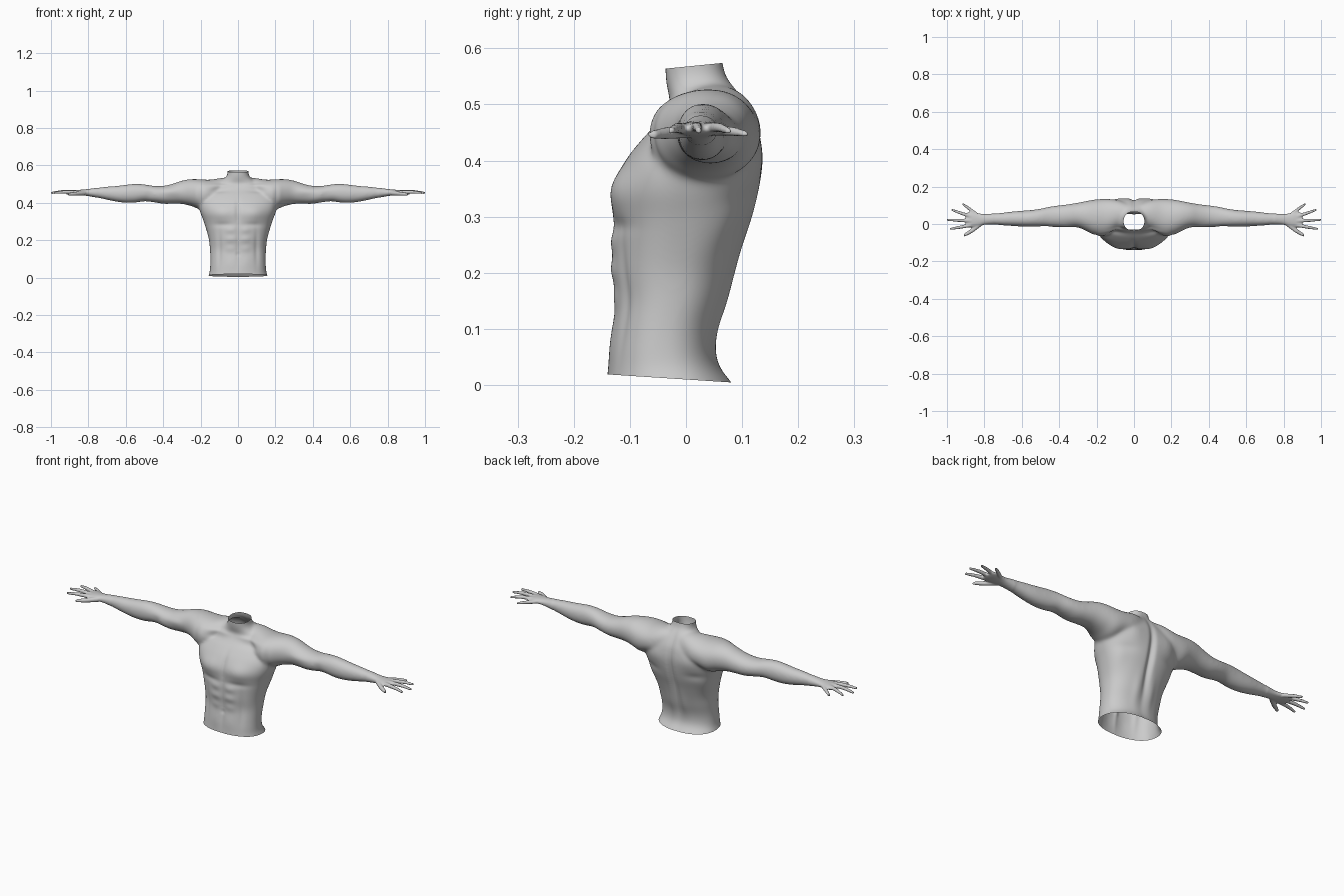
import bpy, bmesh, math
from mathutils import Vector


def spline(rows, steps=5):
    """Catmull-Rom refinement of a list of section tuples."""
    out = []
    for i in range(len(rows) - 1):
        p = [rows[max(i - 1, 0)], rows[i], rows[i + 1], rows[min(i + 2, len(rows) - 1)]]
        for s in range(steps):
            t = s / steps
            out.append([0.5 * (2 * b + (c - a) * t + (2 * a - 5 * b + 4 * c - d) * t * t
                               + (3 * b - a - 3 * c + d) * t ** 3) for a, b, c, d in zip(*p)])
    return out + [list(rows[-1])]


def loft(bm, rows, place, power=2.0, n=40):
    """Closed skin through superellipse sections (pos, lo_u, hi_u, lo_v, hi_v)."""
    rings = []
    for pos, u0, u1, v0, v1 in spline(rows):
        ring = []
        for k in range(n):
            a = 2 * math.pi * k / n
            c, s = math.cos(a), math.sin(a)
            c = math.copysign(abs(c) ** (2 / power), c)
            s = math.copysign(abs(s) ** (2 / power), s)
            ring.append(bm.verts.new(place(pos, (u0 + u1) / 2 + c * (u1 - u0) / 2,
                                           (v0 + v1) / 2 + s * (v1 - v0) / 2)))
        rings.append(ring)
    for a, b in zip(rings, rings[1:]):
        for k in range(n):
            bm.faces.new((a[k], a[(k + 1) % n], b[(k + 1) % n], b[k]))
    bm.faces.new(rings[0])
    bm.faces.new(rings[-1])


bm = bmesh.new()

# Torso and neck: height, half width, front y, back y
torso = [(-.04, .17, -.143, .11), (.0, .162, -.142, .085), (.03, .152, -.139, .062),
         (.06, .149, -.136, .053), (.10, .148, -.131, .056), (.15, .150, -.126, .071),
         (.20, .155, -.131, .086), (.25, .167, -.131, .102), (.30, .183, -.130, .119),
         (.35, .202, -.130, .131), (.40, .215, -.108, .137), (.44, .205, -.077, .133),
         (.47, .175, -.048, .125), (.50, .125, -.029, .109), (.525, .078, -.033, .092),
         (.55, .058, -.037, .073), (.575, .056, -.037, .066), (.61, .056, -.037, .06)]
loft(bm, [(z, -w, w, f, b) for z, w, f, b in torso], lambda z, x, y: (x, y, z), 2.3, 64)

# Arms: x, front y, back y, bottom z, top z
arm = [(.0, .01, .10, .42, .535), (.08, -.02, .125, .40, .534), (.15, -.06, .133, .38, .524),
       (.20, -.065, .132, .365, .526), (.25, -.04, .124, .383, .527), (.30, -.018, .114, .394, .519),
       (.35, -.014, .106, .395, .502), (.40, -.015, .100, .395, .491), (.45, -.017, .093, .403, .491),
       (.50, -.014, .082, .408, .499), (.55, -.015, .075, .401, .502), (.60, -.014, .071, .400, .497),
       (.65, -.011, .067, .406, .491), (.70, -.008, .061, .416, .487), (.75, -.003, .056, .427, .481),
       (.80, -.004, .053, .436, .474), (.83, -.013, .057, .440, .471), (.86, -.018, .064, .443, .469),
       (.885, -.018, .064, .446, .466), (.90, -.008, .055, .450, .463)]
# Digits: x, y, z of root, knuckle and tip, then thickness
digits = [((.815, .005, .453), (.865, -.034, .449), (.908, -.060, .446), .011),
          ((.87, -.006, .457), (.93, -.017, .458), (.985, -.027, .453), .0088),
          ((.87, .017, .459), (.94, .020, .460), (1.0, .023, .453), .009),
          ((.87, .040, .458), (.925, .058, .459), (.975, .076, .453), .0088),
          ((.84, .050, .454), (.882, .082, .452), (.917, .107, .447), .0085)]
for side in (1, -1):
    along_x = lambda x, y, z, s=side: (s * x, y, z)
    loft(bm, arm, along_x, 2.1)
    for root, knuckle, tip, r in digits:
        slant = 1 / math.cos(math.atan2(abs(tip[1] - root[1]), tip[0] - root[0]))
        rows = []
        for (x, y, z), k in ((root, 1.15), (knuckle, 1), (tip, .65)):
            rows.append((x, y - r * k * slant, y + r * k * slant, z - r * k, z + r * k))
        loft(bm, rows, along_x, 2, 16)

bmesh.ops.recalc_face_normals(bm, faces=bm.faces)
mesh = bpy.data.meshes.new("torso_with_arms")
bm.to_mesh(mesh)
bm.free()
body = bpy.data.objects.new("torso_with_arms", mesh)
bpy.context.collection.objects.link(body)

# Fuse the parts into one skin
fuse = body.modifiers.new("fuse", 'REMESH')
fuse.mode = 'VOXEL'
fuse.voxel_size = .0042
skin = bmesh.new()
skin.from_object(body, bpy.context.evaluated_depsgraph_get())
body.modifiers.clear()


def soften(limit, times):
    part = [v for v in skin.verts if abs(v.co.x) < limit]
    for _ in range(times):
        bmesh.ops.smooth_vert(skin, verts=part, factor=.5, use_axis_x=True,
                              use_axis_y=True, use_axis_z=True)


soften(.75, 22)
skin.normal_update()

# Muscle relief: centre, spread, height (mirrored in x)
relief = [((.085, -.12, .345), (.055, .06, .04), .010),    # chest
          ((.08, -.13, .283), (.055, .06, .013), -.005),
          ((0, -.13, .36), (.012, .05, .07), -.007),       # breastbone
          ((0, -.13, .17), (.008, .05, .10), -.005),       # belly midline
          ((.10, -.12, .16), (.012, .05, .09), -.005),
          ((.04, -.13, .255), (.026, .05, .018), .005),    # abdominals
          ((.04, -.13, .205), (.026, .05, .018), .005),
          ((.04, -.13, .155), (.026, .05, .018), .004),
          ((.04, -.13, .08), (.03, .05, .04), .003),
          ((0, -.13, .125), (.008, .05, .008), -.005),     # navel
          ((.09, -.03, .49), (.06, .03, .010), .006),      # collar bone
          ((.10, -.04, .465), (.05, .03, .012), -.004),
          ((0, .12, .30), (.014, .08, .17), -.018),        # spine
          ((.04, .08, .14), (.02, .05, .08), .005),
          ((.10, .13, .41), (.045, .05, .05), .006),       # shoulder blade
          ((.13, .11, .33), (.05, .05, .02), -.004),
          ((.15, .06, .28), (.03, .06, .06), .004),        # side back
          ((.205, -.07, .43), (.014, .05, .06), -.006),    # front shoulder groove
          ((.36, -.01, .46), (.05, .03, .02), .005),       # upper arm
          ((.47, -.01, .44), (.025, .03, .03), -.005)]
for v in skin.verts:
    p, push = v.co, 0
    if abs(p.x) > .6:
        continue
    for c, s, h in relief:
        d = ((abs(p.x) - c[0]) / s[0]) ** 2 + ((p.y - c[1]) / s[1]) ** 2 + ((p.z - c[2]) / s[2]) ** 2
        if d < 9:
            push += h * math.exp(-d)
    v.co = p + v.normal * push
soften(.75, 5)
soften(2, 2)

# Open the waist and the neck with slanted cuts
for point, normal in (((0, -.14, .019), (0, -.065, -1)), ((0, .015, .569), (0, -.1, 1))):
    bmesh.ops.bisect_plane(skin, geom=skin.verts[:] + skin.edges[:] + skin.faces[:],
                           plane_co=Vector(point), plane_no=Vector(normal).normalized(),
                           clear_outer=True)

for f in skin.faces:
    f.smooth = True
skin.to_mesh(mesh)
skin.free()
